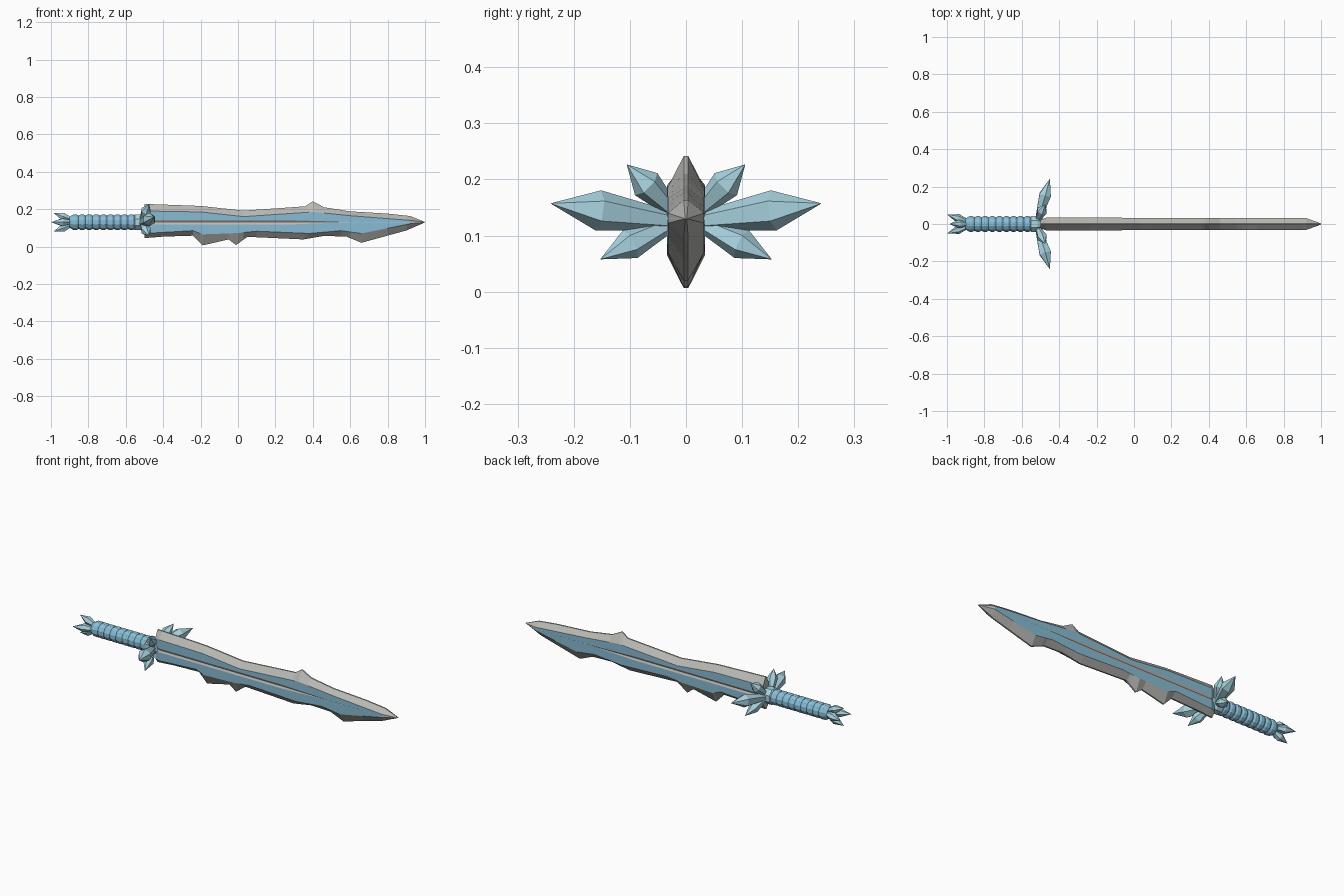
import bpy, bmesh, math
from mathutils import Vector

if "Cube" in bpy.data.objects:
    bpy.data.objects.remove(bpy.data.objects["Cube"])

def material(name, rgb):
    m = bpy.data.materials.new(name)
    m.diffuse_color = (*rgb, 1)
    m.use_nodes = True
    m.node_tree.nodes["Principled BSDF"].inputs["Base Color"].default_value = m.diffuse_color
    return m

STEEL = material("grey_steel", (0.48, 0.48, 0.46))
ICE = material("blade_blue", (0.25, 0.50, 0.66))
GRIP = material("grip_blue", (0.25, 0.52, 0.69))
CRYSTAL = material("crystal_blue", (0.40, 0.66, 0.75))
MID = 0.13

def finish(bm, name, *mats):
    bmesh.ops.recalc_face_normals(bm, faces=bm.faces)
    me = bpy.data.meshes.new(name)
    bm.to_mesh(me)
    bm.free()
    ob = bpy.data.objects.new(name, me)
    bpy.context.collection.objects.link(ob)
    for m in mats:
        me.materials.append(m)
    return ob

def loft(bm, rings):
    """Skin closed rings of points, capping both ends; returns rows of faces."""
    vs = [[bm.verts.new(p) for p in r] for r in rings]
    n = len(vs[0])
    rows = [[bm.faces.new((a[i], a[(i + 1) % n], b[(i + 1) % n], b[i]))
             for i in range(n)] for a, b in zip(vs, vs[1:])]
    bm.faces.new(vs[0])
    bm.faces.new(vs[-1])
    return rows

def interp(pts, x):
    for (x0, z0), (x1, z1) in zip(pts, pts[1:]):
        if x <= x1:
            return z0 + (z1 - z0) * max(0, x - x0) / (x1 - x0)
    return pts[-1][1]

# Blade: jagged outer edges, inner bevel lines and thickness along x
top = [(-0.5, 0.228), (-0.2, 0.217), (0.03, 0.192), (0.36, 0.215), (0.4, 0.242),
       (0.46, 0.21), (0.6, 0.188), (0.8, 0.176), (0.92, 0.163), (1, 0.131)]
bottom = [(-0.5, 0.045), (-0.4, 0.053), (-0.24, 0.058), (-0.19, 0.006), (-0.05, 0.038),
          (-0.01, 0.008), (0.05, 0.052), (0.35, 0.038), (0.46, 0.057), (0.58, 0.053),
          (0.66, 0.02), (0.9, 0.086), (1, 0.129)]
in_top = [(-0.5, 0.19), (-0.2, 0.185), (0.03, 0.16), (0.4, 0.185), (0.6, 0.165),
          (0.92, 0.14), (1, 0.1304)]
in_bot = [(-0.5, 0.07), (-0.24, 0.085), (-0.19, 0.065), (0, 0.072), (0.1, 0.082),
          (0.38, 0.07), (0.55, 0.085), (0.66, 0.07), (0.92, 0.122), (1, 0.1296)]
thick = [(-0.5, 0.022), (-0.47, 0.034), (0.92, 0.032), (1, 0.003)]
groove = [(-0.5, 0.011), (0.3, 0.011), (0.58, 0.001), (1, 0.0001)]
xs = sorted({p[0] for line in (top, bottom, in_top, in_bot, thick, groove) for p in line})
bm = bmesh.new()
rings = []
for x in xs:
    t, g = interp(thick, x), interp(groove, x)
    e = min(0.004, t * 0.5)
    half = [(e, interp(top, x)), (t, interp(in_top, x)), (t, MID + g),
            (t - 0.5 * g, MID), (t, MID - g), (t, interp(in_bot, x)), (e, interp(bottom, x))]
    rings.append([(x, y, z) for y, z in half] + [(x, -y, z) for y, z in reversed(half)])
for x, row in zip(xs, loft(bm, rings)):
    for i, f in enumerate(row):
        f.material_index = 1 if i in (1, 4, 8, 11) and x < 0.92 else 0
        if i in (2, 3, 9, 10) and 0.58 <= x < 0.92:
            f.material_index = 1
finish(bm, "blade", STEEL, ICE)

# Turned parts along the x axis
def turned(name, profile, mat, sides):
    bm = bmesh.new()
    loft(bm, [[(x, r * math.cos(2 * math.pi * (i + .5) / sides),
                MID + r * math.sin(2 * math.pi * (i + .5) / sides))
               for i in range(sides)] for x, r in profile])
    return finish(bm, name, mat)

# Ribbed grip
ribs = 9
prof = [(-0.90, 0.03)]
for i in range(ribs):
    x0 = -0.89 + i * 0.34 / ribs
    prof += [(x0, 0.037), (x0 + 0.011, 0.043), (x0 + 0.027, 0.043)]
prof.append((-0.55, 0.036))
turned("grip", prof, GRIP, 12)

# Collar between grip and blade
turned("guard_collar", [(-0.56, 0.034), (-0.55, 0.046), (-0.515, 0.046), (-0.485, 0.03)], CRYSTAL, 8)

# Faceted crystal spikes
def crystal(name, root, tip, width, belly=0.6, sides=6):
    root, tip = Vector(root), Vector(tip)
    d = (tip - root).normalized()
    u = d.cross(Vector((1, 0, 0)) if abs(d.x) < 0.8 else Vector((0, 0, 1))).normalized()
    v = d.cross(u)
    bm = bmesh.new()
    rings = []
    for t, r in ((0, 0.45), (belly, 1), (1, 0.02)):
        c = root.lerp(tip, t)
        rings.append([c + width * r * (u * math.cos(2 * math.pi * i / sides)
                      + v * math.sin(2 * math.pi * i / sides)) for i in range(sides)])
    loft(bm, rings)
    finish(bm, name, CRYSTAL)

# Guard crystals, mirrored to both sides
for s, side in ((1, "back"), (-1, "front")):
    crystal("guard_crystal_large_" + side, (-0.515, s * 0.02, 0.125), (-0.45, s * 0.24, 0.157), 0.036, 0.62)
    crystal("guard_crystal_upper_" + side, (-0.515, s * 0.02, 0.14), (-0.475, s * 0.105, 0.226), 0.028, 0.6)
    crystal("guard_crystal_lower_" + side, (-0.515, s * 0.02, 0.125), (-0.475, s * 0.152, 0.058), 0.028, 0.6)

# Pommel crystals fanning out of the grip end
for i in range(4):
    a = i * math.pi / 2
    y, z = math.cos(a), math.sin(a)
    crystal("pommel_crystal_%d" % (i + 1), (-0.885, y * 0.012, MID + z * 0.012),
            (-0.998 + 0.012 * (i % 2), y * 0.05, MID + z * 0.05), 0.023, 0.5)
